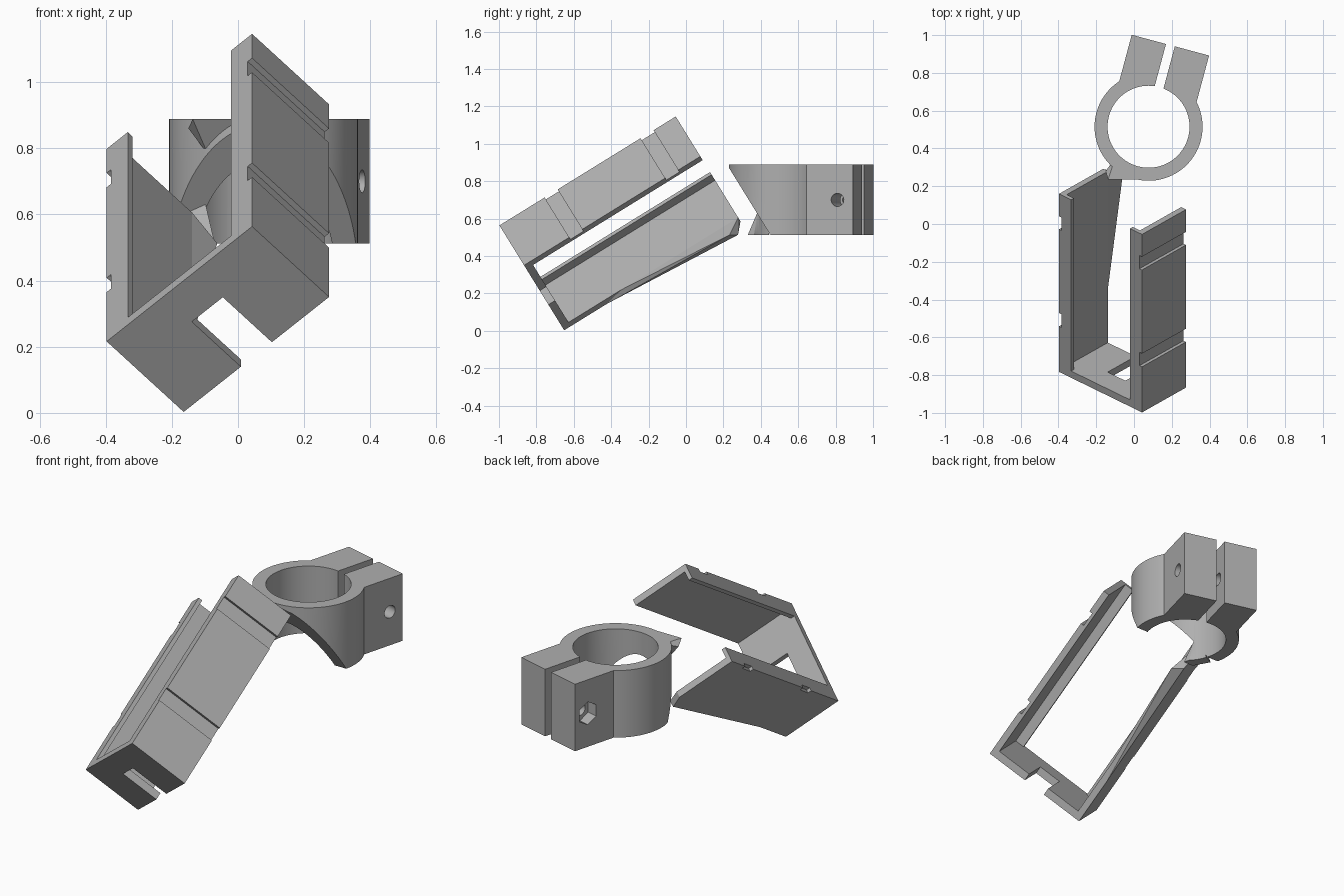
import bpy, bmesh, math
from mathutils import Matrix, Vector

cube = bpy.data.objects.get("Cube")
if cube:
    bpy.data.objects.remove(cube, do_unlink=True)

# One grey plastic for everything
grey = bpy.data.materials.new("grey_plastic")
grey.use_nodes = True
colour = (0.43, 0.43, 0.43, 1)
grey.diffuse_color = colour
grey.node_tree.nodes["Principled BSDF"].inputs["Base Color"].default_value = colour

# Tilted frame of the cradle: u across, v down the walls, w along the length
TILT, ROLL = math.radians(31.7), math.radians(42.9)
along = Vector((0, math.cos(TILT), math.sin(TILT)))
lift = Vector((0, -math.sin(TILT), math.cos(TILT)))
side = Vector((1, 0, 0))
across = side * math.cos(ROLL) + lift * math.sin(ROLL)
down = side * math.sin(ROLL) - lift * math.cos(ROLL)
CRADLE = Matrix.Translation((-0.397, -0.783, 0.216)) @ Matrix((across, down, along)).transposed().to_4x4()

# Upright frame of the clamp: x across the slot, y out through the ears
CLAMP = Matrix.Translation((0.077, 0.515, 0)) @ Matrix.Rotation(math.radians(-15), 4, "Z")
BOTTOM, TOP = 0.512, 0.888
WIDTH, DEPTH, LENGTH, PLATE, THIN = 0.6, 0.342, 1.108, 0.042, 0.035


def finish(name, bm, frame):
    bmesh.ops.recalc_face_normals(bm, faces=bm.faces)
    mesh = bpy.data.meshes.new(name)
    bm.to_mesh(mesh)
    bm.free()
    mesh.transform(frame)
    mesh.materials.append(grey)
    ob = bpy.data.objects.new(name, mesh)
    bpy.context.collection.objects.link(ob)
    return ob


def prism(name, outline, low, high, frame):
    bm = bmesh.new()
    face = bm.faces.new([bm.verts.new((x, y, low)) for x, y in outline])
    new = bmesh.ops.extrude_face_region(bm, geom=[face])["geom"]
    verts = [g for g in new if isinstance(g, bmesh.types.BMVert)]
    bmesh.ops.translate(bm, verts=verts, vec=(0, 0, high - low))
    return finish(name, bm, frame)


def box(name, x, y, z, frame):
    corners = [(x[0], y[0]), (x[1], y[0]), (x[1], y[1]), (x[0], y[1])]
    return prism(name, corners, z[0], z[1], frame)


def cylinder(name, radius, low, high, frame, sides=96):
    ring = [(radius * math.cos(math.tau * i / sides), radius * math.sin(math.tau * i / sides))
            for i in range(sides)]
    return prism(name, ring, low, high, frame)


def hull(name, points):
    bm = bmesh.new()
    verts = [bm.verts.new(p) for p in points]
    result = bmesh.ops.convex_hull(bm, input=verts)
    loose = [g for g in result["geom_interior"] if isinstance(g, bmesh.types.BMVert)]
    bmesh.ops.delete(bm, geom=loose, context="VERTS")
    return finish(name, bm, Matrix())


def combine(target, tool, operation):
    mod = target.modifiers.new("combine", "BOOLEAN")
    mod.operation, mod.solver, mod.object = operation, "EXACT", tool
    bpy.context.view_layer.objects.active = target
    bpy.ops.object.modifier_apply(modifier=mod.name)
    bpy.data.objects.remove(tool, do_unlink=True)


# Cradle walls, each with an inward lip and two strap grooves outside
def wall(name, flip, groove_span):
    def place(u):
        return WIDTH - u if flip else u
    profile = [(0, 0), (0.087, 0), (0.087, 0.022), (THIN, 0.022), (THIN, DEPTH), (0, DEPTH)]
    ob = prism(name, [(place(u), v) for u, v in profile], 0, LENGTH, CRADLE)
    for start in (0.284, 0.887):
        groove = box("groove", sorted((place(-0.1), place(0.018))), groove_span,
                     (start, start + 0.082), CRADLE)
        combine(ob, groove, "DIFFERENCE")
    return ob


cradle = wall("cradle", False, (-0.1, 0.02))
combine(cradle, wall("left_wall", True, (-0.1, 0.5)), "UNION")

# End plate with a cable notch
end_plate = box("end_plate", (0, WIDTH), (0, DEPTH), (0, PLATE), CRADLE)
combine(end_plate, box("notch", (0.236, 0.364), (0.124, 0.5), (-0.1, 0.2), CRADLE), "DIFFERENCE")
combine(cradle, end_plate, "UNION")

# Web running from the right wall to the foot of the clamp
web = [CRADLE @ Vector(p) for p in ((0, DEPTH, 0.27), (THIN, DEPTH, 0.374),
                                    (0, DEPTH, LENGTH), (THIN, DEPTH, LENGTH))]
hull("support_web", web + [Vector((-0.115, 0.278, 0.513)), Vector((-0.063, 0.233, 0.513))])

# Clamp ring with ears and a gusset on the front
clamp = cylinder("clamp_ring", 0.286, BOTTOM, TOP, CLAMP)
combine(clamp, box("ears", (-0.212, 0.212), (0.15, 0.447), (BOTTOM, TOP), CLAMP), "UNION")
gusset = hull("gusset", [(-0.137, 0.235, TOP), (0.085, 0.235, TOP), (-0.1, 0.35, TOP),
                         (-0.15, 0.28, 0.86), (-0.09, 0.3, 0.78)])
combine(clamp, gusset, "UNION")

# Clearance for the cradle, then the remaining foot beside it
combine(clamp, box("clearance", (-2, 2), (-2, 2), (-1, 1.206), CRADLE), "DIFFERENCE")
foot = hull("foot", [(-0.13, 0.33, BOTTOM), (-0.07, 0.33, BOTTOM), (-0.1, 0.385, 0.64),
                     (-0.18, 0.42, BOTTOM), (-0.1, 0.46, BOTTOM), (-0.15, 0.4, 0.62)])
combine(clamp, foot, "UNION")

# Bore, slot, bolt hole and nut pocket
combine(clamp, cylinder("bore", 0.217, 0, 2, CLAMP), "DIFFERENCE")
combine(clamp, box("slot", (-0.024, 0.024), (0.1, 0.6), (0, 2), CLAMP), "DIFFERENCE")
BOLT = CLAMP @ Matrix.Translation((0, 0.362, 0.7)) @ Matrix.Rotation(math.pi / 2, 4, "Y")
combine(clamp, cylinder("bolt_hole", 0.035, -0.5, 0.5, BOLT, 32), "DIFFERENCE")
combine(clamp, cylinder("nut_pocket", 0.064, -0.5, -0.15, BOLT, 6), "DIFFERENCE")

# Smooth curves, crisp edges
bpy.ops.object.select_all(action="DESELECT")
clamp.select_set(True)
bpy.context.view_layer.objects.active = clamp
bpy.ops.object.shade_smooth_by_angle(angle=math.radians(30))
